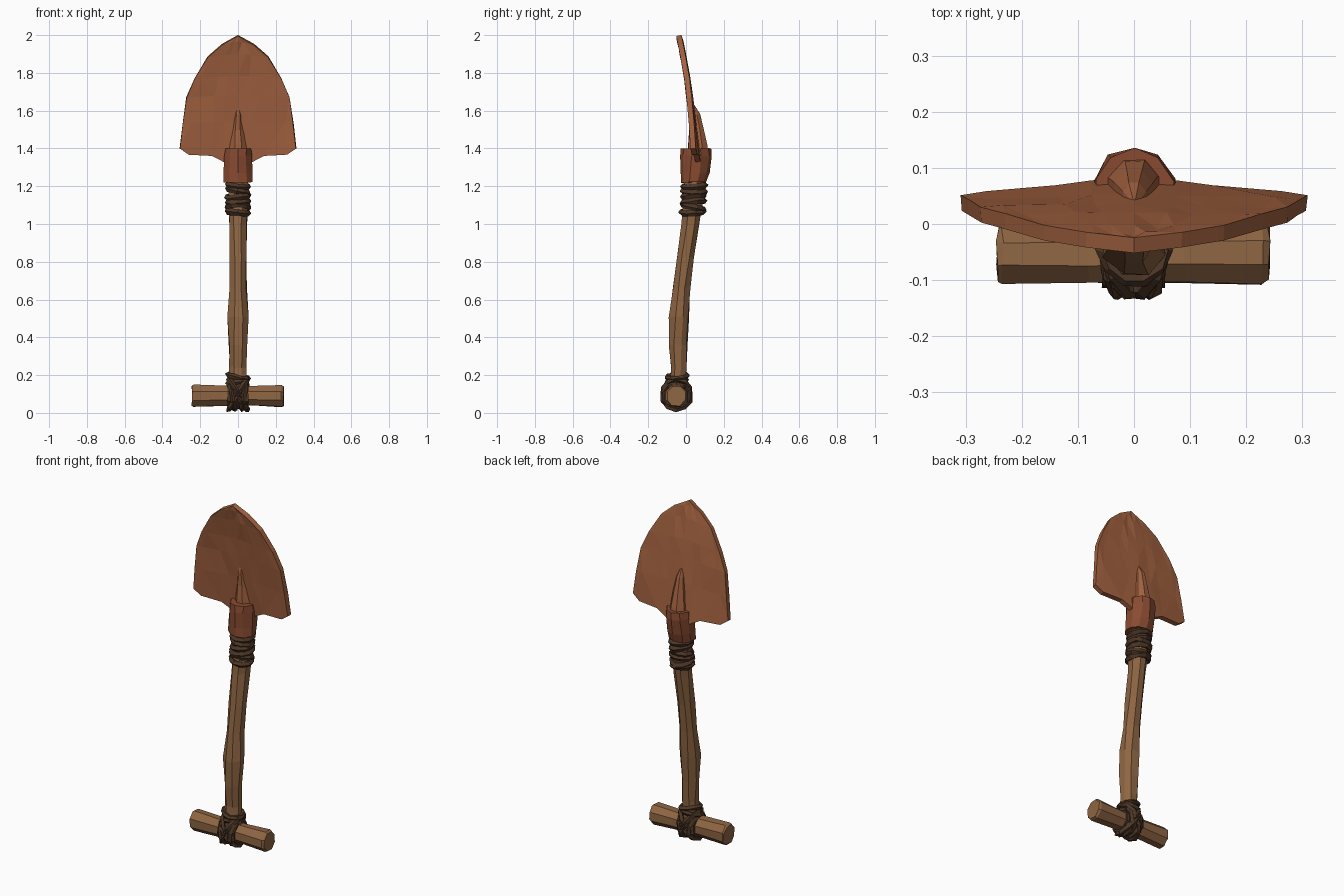
import bpy, bmesh, math, random
from mathutils import Vector, Matrix, Euler

if "Cube" in bpy.data.objects:
    bpy.data.objects.remove(bpy.data.objects["Cube"])

random.seed(4)


def material(name, rgb):
    m = bpy.data.materials.new(name)
    m.diffuse_color = (*rgb, 1)
    m.use_nodes = True
    m.node_tree.nodes["Principled BSDF"].inputs["Base Color"].default_value = m.diffuse_color
    return m


RUST = material("rusty metal", (0.36, 0.12, 0.05))
DARK_RUST = material("dark rust", (0.25, 0.07, 0.03))
WOOD = material("wood", (0.27, 0.13, 0.055))
CORD = material("cord", (0.075, 0.038, 0.02))


def finish(bm, name, mat, jitter=0.0, matrix=None):
    for v in bm.verts:
        v.co += Vector([random.uniform(-jitter, jitter) for _ in range(3)])
    if matrix:
        bm.transform(matrix)
    bmesh.ops.recalc_face_normals(bm, faces=bm.faces)
    me = bpy.data.meshes.new(name)
    bm.to_mesh(me)
    bm.free()
    me.materials.append(mat)
    ob = bpy.data.objects.new(name, me)
    bpy.context.collection.objects.link(ob)
    return ob


def loft(name, mat, rings, sides=8, jitter=0.0, matrix=None):
    """Closed tube through rings given as (z, y, x radius, y radius)."""
    bm = bmesh.new()
    loops = []
    for z, y, rx, ry in rings:
        angles = [2 * math.pi * (i + 0.5) / sides for i in range(sides)]
        loops.append([bm.verts.new((rx * math.cos(a), y + ry * math.sin(a), z)) for a in angles])
    for a, b in zip(loops, loops[1:]):
        for i in range(sides):
            j = (i + 1) % sides
            bm.faces.new((a[i], a[j], b[j], b[i]))
    bm.faces.new(loops[0])
    bm.faces.new(loops[-1])
    return finish(bm, name, mat, jitter, matrix)


def cord_ring(name, centre, rot, rx, ry, thick=0.018, sides=10):
    """One faceted turn of cord around its local z axis."""
    bm = bmesh.new()
    loops = []
    for i in range(sides):
        a = 2 * math.pi * i / sides
        loop = []
        for k in range(5):
            b = 2 * math.pi * k / 5
            d = thick * math.cos(b)
            loop.append(bm.verts.new(((rx + d) * math.cos(a), (ry + d) * math.sin(a),
                                      thick * math.sin(b))))
        loops.append(loop)
    for i in range(sides):
        a, b = loops[i], loops[(i + 1) % sides]
        for k in range(5):
            j = (k + 1) % 5
            bm.faces.new((a[k], b[k], b[j], a[j]))
    m = Matrix.Translation(centre) @ Euler(rot).to_matrix().to_4x4()
    return finish(bm, name, CORD, 0.003, m)


# Blade: rows of points, bowed forward at the tip and slightly dished
def blade_y(x, z):
    t = (z - 1.4) / 0.6
    return 0.062 - 0.07 * t - 0.03 * t * t - abs(x) * (0.08 - 0.07 * max(0, min(1, t * 1.6)))


rows = [(1.40, 0.308), (1.53, 0.293), (1.67, 0.273), (1.77, 0.23), (1.885, 0.16), (1.95, 0.085)]
cols = [(0, 1.32), (0.25, 1.33), (0.45, 1.362), (0.85, 1.368), (1, 1.40)]
us = [(-u, z) for u, z in cols[:0:-1]] + cols
bm = bmesh.new()
grid = []
for r, (z, w) in enumerate(rows):
    line = []
    for u, base in us:
        zz = base if r == 0 else z + (1 - abs(u)) * 0.02
        x = u * w
        wob = random.uniform(-0.004, 0.004) if 0 < r and abs(u) < 1 else 0
        line.append(bm.verts.new((x, blade_y(x, zz) + wob, zz)))
    grid.append(line)
for a, b in zip(grid, grid[1:]):
    for i in range(len(us) - 1):
        bm.faces.new((a[i], a[i + 1], b[i + 1], b[i]))
tip = bm.verts.new((0, blade_y(0, 2.0), 1.998))
for i in range(len(us) - 1):
    bm.faces.new((grid[-1][i], grid[-1][i + 1], tip))
bmesh.ops.triangulate(bm, faces=bm.faces)
blade = finish(bm, "blade", RUST)
solid = blade.modifiers.new("thickness", "SOLIDIFY")
solid.thickness = 0.028
solid.offset = 0

# Socket and the tapering spine that runs onto the blade
loft("socket", DARK_RUST, [(1.22, 0.04, 0.078, 0.068), (1.27, 0.047, 0.078, 0.076),
                           (1.36, 0.054, 0.076, 0.084), (1.40, 0.053, 0.072, 0.08)],
     10, 0.003)
loft("spine", RUST, [(1.36, 0.064, 0.055, 0.058), (1.42, 0.062, 0.046, 0.054),
                     (1.50, 0.056, 0.036, 0.042), (1.58, 0.044, 0.022, 0.032),
                     (1.63, 0.033, 0.005, 0.012)], 8, 0.002)

# Crooked wooden handle
loft("handle", WOOD, [(0.08, -0.05, 0.05, 0.045), (0.24, -0.04, 0.047, 0.044),
                      (0.36, -0.042, 0.05, 0.05), (0.51, -0.037, 0.057, 0.056),
                      (0.66, -0.022, 0.047, 0.048), (0.82, -0.002, 0.048, 0.049),
                      (1.0, 0.025, 0.05, 0.05), (1.10, 0.037, 0.055, 0.054),
                      (1.24, 0.042, 0.055, 0.055)], 8, 0.004)

# Cross grip
loft("grip", WOOD, [(-0.243, 0, 0.056, 0.052), (-0.235, 0, 0.063, 0.057), (-0.08, 0, 0.058, 0.054),
                    (0.09, 0, 0.056, 0.054), (0.23, 0, 0.062, 0.058), (0.24, 0, 0.056, 0.052)],
     8, 0.003, Matrix.Translation((0, -0.053, 0.09)) @ Matrix.Rotation(math.pi / 2, 4, 'Y'))

# Cord wound below the socket
for i in range(6):
    z = 1.062 + i * 0.028
    tilt = (random.uniform(-0.2, 0.2), random.uniform(-0.22, 0.22), random.random())
    cord_ring("upper_cord", (0, 0.034 + i * 0.002, z), tilt, 0.054, 0.056)

# Cord lashing handle and grip together: core, crossed turns, collar
loft("lashing_core", CORD, [(-0.055, 0, 0.066, 0.066), (0, 0, 0.076, 0.072), (0.055, 0, 0.066, 0.066)],
     8, 0.003, Matrix.Translation((0, -0.052, 0.088)) @ Matrix.Rotation(math.pi / 2, 4, 'Y'))
for s in (-1, 1):
    for dz in (-0.012, 0.014):
        cord_ring("crossed_cord", (0, -0.05, 0.098 + dz), (0, s * 0.95, 0), 0.083, 0.072, 0.015)
    cord_ring("side_cord", (s * 0.03, -0.052, 0.088), (0, math.pi / 2 + s * 0.15, 0), 0.07, 0.07, 0.015)
    cord_ring("collar_cord", (0, -0.047, 0.182 + s * 0.012), (0.1, s * 0.2, 0), 0.054, 0.052, 0.014)
